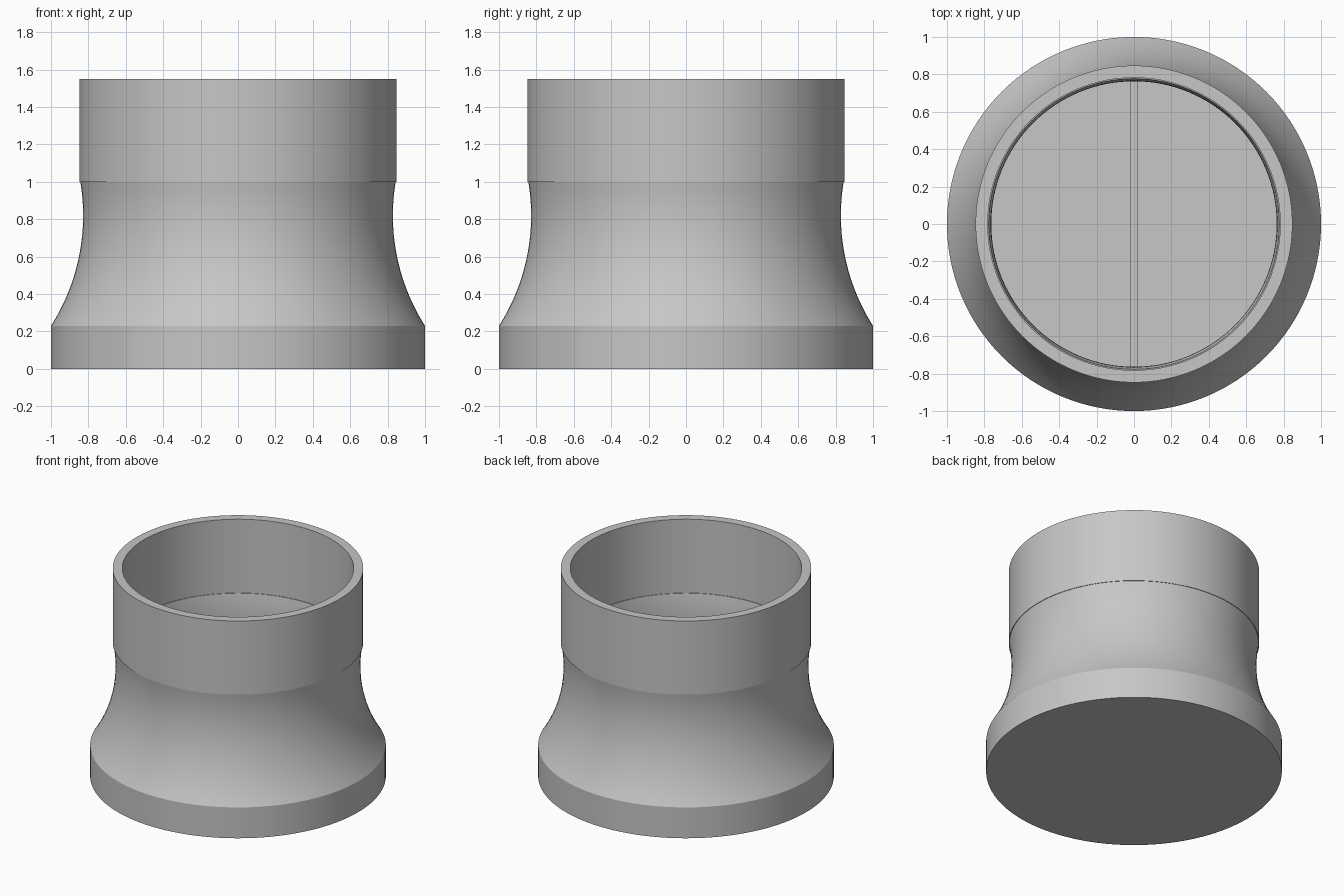
import bpy
import bmesh
import math

cube = bpy.data.objects.get("Cube")
if cube:
    bpy.data.objects.remove(cube, do_unlink=True)

grey = bpy.data.materials.new("plain grey")
grey.use_nodes = True
colour = (0.57, 0.57, 0.57, 1)
grey.diffuse_color = colour
grey.node_tree.nodes["Principled BSDF"].inputs["Base Color"].default_value = colour

HEIGHT, WALL = 1.55, 0.065
BASE_R, BASE_TOP = 1.0, 0.23
NECK_R, NECK_Z = 0.847, 1.0
ARC_X, ARC_Z, ARC_R = 1.926, 0.82, 1.098


def waist(radius, z_start, z_end, steps=24):
    """Points on the concave arc of the waist, from one height to another."""
    a = math.asin((z_start - ARC_Z) / radius)
    b = math.asin((z_end - ARC_Z) / radius)
    angles = [a + (b - a) * i / steps for i in range(steps + 1)]
    return [(ARC_X - radius * math.cos(t), ARC_Z + radius * math.sin(t)) for t in angles]


def finish(name, bm):
    bmesh.ops.remove_doubles(bm, verts=bm.verts, dist=1e-5)
    bmesh.ops.recalc_face_normals(bm, faces=bm.faces)
    mesh = bpy.data.meshes.new(name)
    bm.to_mesh(mesh)
    bm.free()
    mesh.materials.append(grey)
    obj = bpy.data.objects.new(name, mesh)
    bpy.context.collection.objects.link(obj)
    return obj


def revolve(name, profile, segments=128):
    bm = bmesh.new()
    verts = [bm.verts.new((r, 0, z)) for r, z in profile]
    edges = [bm.edges.new(pair) for pair in zip(verts, verts[1:])]
    bmesh.ops.spin(bm, geom=verts + edges, cent=(0, 0, 0), axis=(0, 0, 1),
                   angle=math.tau, steps=segments, use_merge=True)
    obj = finish(name, bm)
    bpy.ops.object.select_all(action='DESELECT')
    obj.select_set(True)
    bpy.context.view_layer.objects.active = obj
    bpy.ops.object.shade_smooth_by_angle(angle=math.radians(12))
    return obj


# Hollow cup: foot, waisted body, straight collar, then the inner wall and floor
outside = [(0, 0), (BASE_R, 0)] + waist(ARC_R, BASE_TOP, NECK_Z) + [(NECK_R, NECK_Z), (NECK_R, HEIGHT)]
inner_r = NECK_R - WALL
inside = [(inner_r, HEIGHT), (inner_r, NECK_Z)] + waist(ARC_R + WALL, NECK_Z, BASE_TOP - 0.02)
inside += [(BASE_R - WALL, WALL), (0, WALL)]
revolve("cup_body", outside + inside)

# Narrow rib across the floor
bm = bmesh.new()
bmesh.ops.create_cube(bm, size=1)
bmesh.ops.scale(bm, verts=bm.verts, vec=(0.036, 2 * (BASE_R - WALL), BASE_TOP - WALL))
bmesh.ops.translate(bm, verts=bm.verts, vec=(0, 0, (BASE_TOP + WALL) / 2))
finish("floor_rib", bm)
